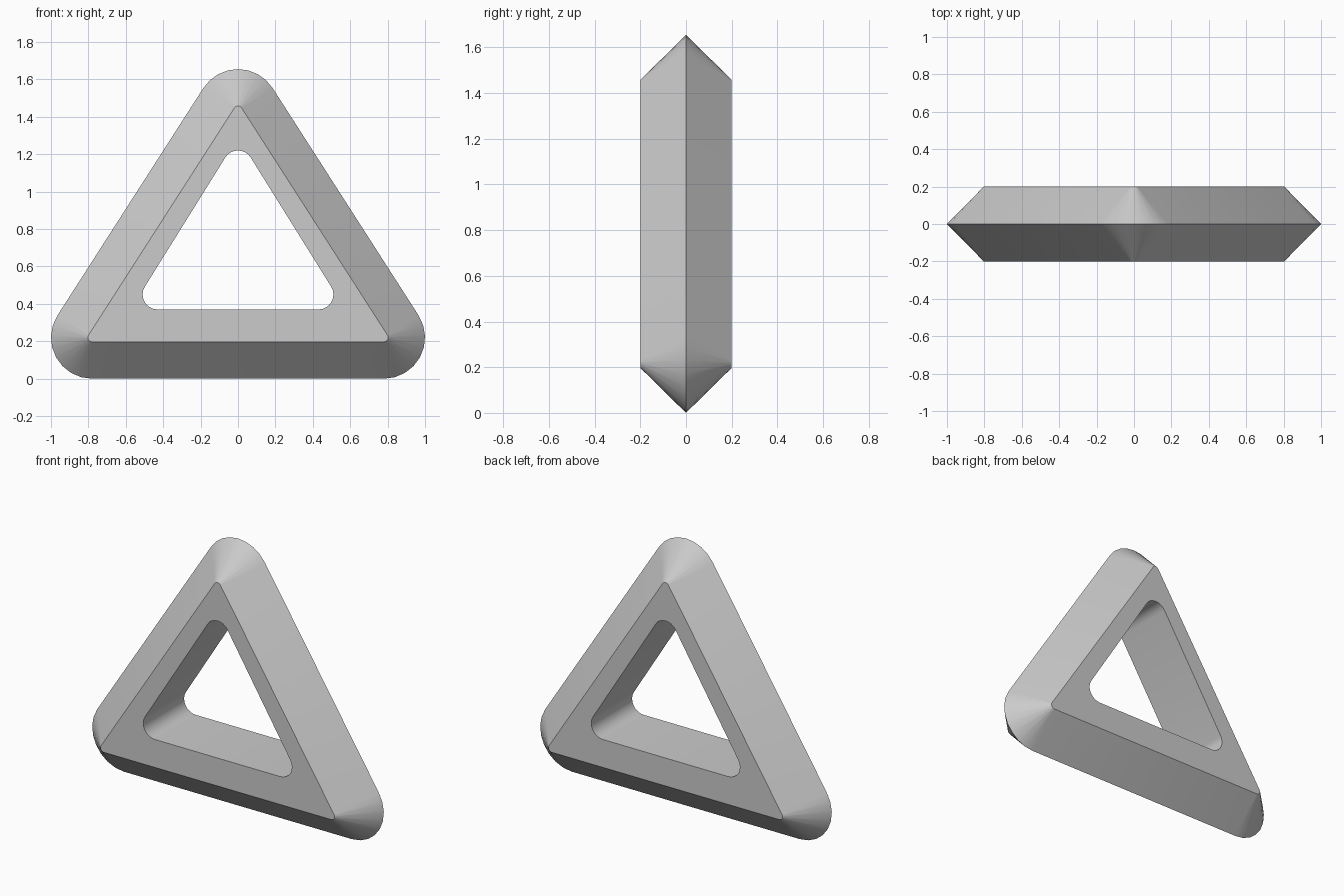
import bpy, bmesh
from math import atan2, cos, sin, pi, radians

if "Cube" in bpy.data.objects:
    bpy.data.objects.remove(bpy.data.objects["Cube"])

SEGS = 8  # segments per rounded corner


def loop(half_w, low, high, r):
    """Rounded triangle outline (x, z) from its corner centres and radius."""
    a = atan2(half_w, high - low)  # angle of the slanted side's normal
    corners = [(half_w, low, -pi / 2, a), (0, high, a, pi - a),
               (-half_w, low, pi - a, 1.5 * pi)]
    pts = []
    for cx, cz, start, end in corners:
        for i in range(SEGS + 1):
            t = start + (end - start) * i / SEGS
            pts.append((cx + r * cos(t), cz + r * sin(t)))
    return pts


ridge = loop(0.78, 0.22, 1.435, 0.22)   # outer ridge at mid depth
rim = loop(0.78, 0.22, 1.435, 0.023)    # edge of the flat faces
hole = loop(0.43, 0.45, 1.14, 0.08)     # straight-through opening

# Closed ring of outlines: ridge, front rim, front hole, back hole, back rim
bm = bmesh.new()
sections = [(ridge, 0), (rim, -0.2), (hole, -0.2), (hole, 0.2), (rim, 0.2)]
rings = [[bm.verts.new((x, y, z)) for x, z in pts] for pts, y in sections]
n = len(ridge)
for k, a in enumerate(rings):
    b = rings[(k + 1) % len(rings)]
    for i in range(n):
        j = (i + 1) % n
        bm.faces.new((a[i], a[j], b[j], b[i]))
bmesh.ops.recalc_face_normals(bm, faces=bm.faces)

mesh = bpy.data.meshes.new("triangle_frame")
bm.to_mesh(mesh)
bm.free()
frame = bpy.data.objects.new("triangle_frame", mesh)
bpy.context.collection.objects.link(frame)

# Smooth corners, crisp ridge and rims
bpy.context.view_layer.objects.active = frame
frame.select_set(True)
bpy.ops.object.shade_smooth_by_angle(angle=radians(30))
